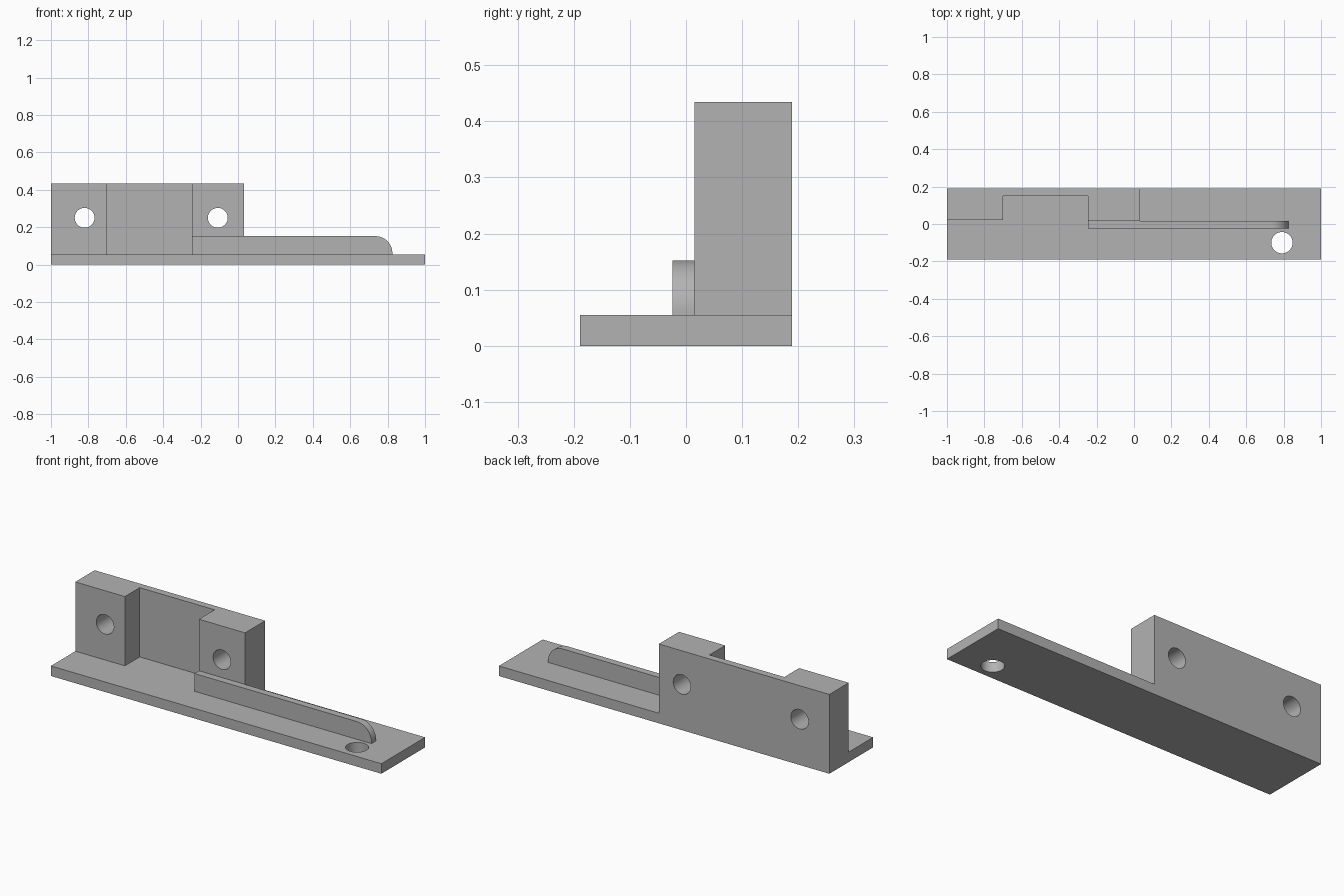
import bpy, bmesh, math
from mathutils import Matrix, Vector

cube = bpy.data.objects.get("Cube")
if cube:
    bpy.data.objects.remove(cube, do_unlink=True)

grey = bpy.data.materials.new("plain_grey")
grey.use_nodes = True
colour = (0.45, 0.45, 0.45, 1)
grey.diffuse_color = colour
grey.node_tree.nodes["Principled BSDF"].inputs["Base Color"].default_value = colour


def add_object(name, bm):
    bmesh.ops.recalc_face_normals(bm, faces=bm.faces)
    mesh = bpy.data.meshes.new(name)
    bm.to_mesh(mesh)
    bm.free()
    mesh.materials.append(grey)
    ob = bpy.data.objects.new(name, mesh)
    bpy.context.collection.objects.link(ob)
    return ob


def prism(name, points, offset):
    """Extrude a closed outline of 3D points along an offset."""
    bm = bmesh.new()
    face = bm.faces.new([bm.verts.new(p) for p in points])
    new = bmesh.ops.extrude_face_region(bm, geom=[face])["geom"]
    verts = [v for v in new if isinstance(v, bmesh.types.BMVert)]
    bmesh.ops.translate(bm, verts=verts, vec=Vector(offset))
    return add_object(name, bm)


def drill(name, centre, radius, axis):
    bm = bmesh.new()
    turn = Matrix.Rotation(math.pi / 2, 4, "X") if axis == "Y" else Matrix()
    bmesh.ops.create_cone(bm, cap_ends=True, segments=64, radius1=radius, radius2=radius,
                          depth=1, matrix=Matrix.Translation(centre) @ turn)
    ob = add_object(name, bm)
    ob.hide_render = True
    return ob


def combine(target, other, operation):
    mod = target.modifiers.new(other.name, "BOOLEAN")
    mod.operation, mod.object, mod.solver = operation, other, "EXACT"
    bpy.context.view_layer.objects.active = target
    bpy.ops.object.modifier_apply(modifier=mod.name)
    bpy.data.objects.remove(other, do_unlink=True)


FRONT, BACK = -0.189, 0.189
BASE_TOP, RAIL_TOP, TOP = 0.055, 0.152, 0.434
SINK = 0.03  # parts start inside the base so that they fuse with it

# Flat base plate
bracket = prism("mounting_bracket", [(-1, FRONT, 0), (1, FRONT, 0), (1, BACK, 0), (-1, BACK, 0)],
                (0, 0, BASE_TOP))

# Upright mount: two thick blocks joined by a thin wall
plan = [(-1, BACK), (-1, 0.022), (-0.70, 0.022), (-0.70, 0.15),
        (-0.247, 0.15), (-0.247, 0.015), (0.032, 0.015), (0.032, BACK)]
mount = prism("upright_mount", [(x, y, SINK) for x, y in plan], (0, 0, TOP - SINK))

# Thin guide rail with a rounded outer end
rail_end, radius = 0.825, 0.09
side = [(-0.247, SINK), (rail_end, SINK)]
for i in range(25):
    a = math.pi / 2 * i / 24
    side.append((rail_end - radius + radius * math.cos(a), RAIL_TOP - radius + radius * math.sin(a)))
side.append((-0.247, RAIL_TOP))
rail = prism("guide_rail", [(x, -0.024, z) for x, z in side], (0, 0.039, 0))

for part in (mount, rail):
    combine(bracket, part, "UNION")

# Screw holes through the blocks and the base
for x in (-0.82, -0.108):
    combine(bracket, drill("block_hole", (x, 0.1, 0.25), 0.053, "Y"), "DIFFERENCE")
combine(bracket, drill("base_hole", (0.791, -0.1, 0), 0.057, "Z"), "DIFFERENCE")

# Smooth the curves only
bpy.ops.object.select_all(action="DESELECT")
bracket.select_set(True)
bpy.context.view_layer.objects.active = bracket
bpy.ops.object.shade_smooth_by_angle(angle=math.radians(30))
